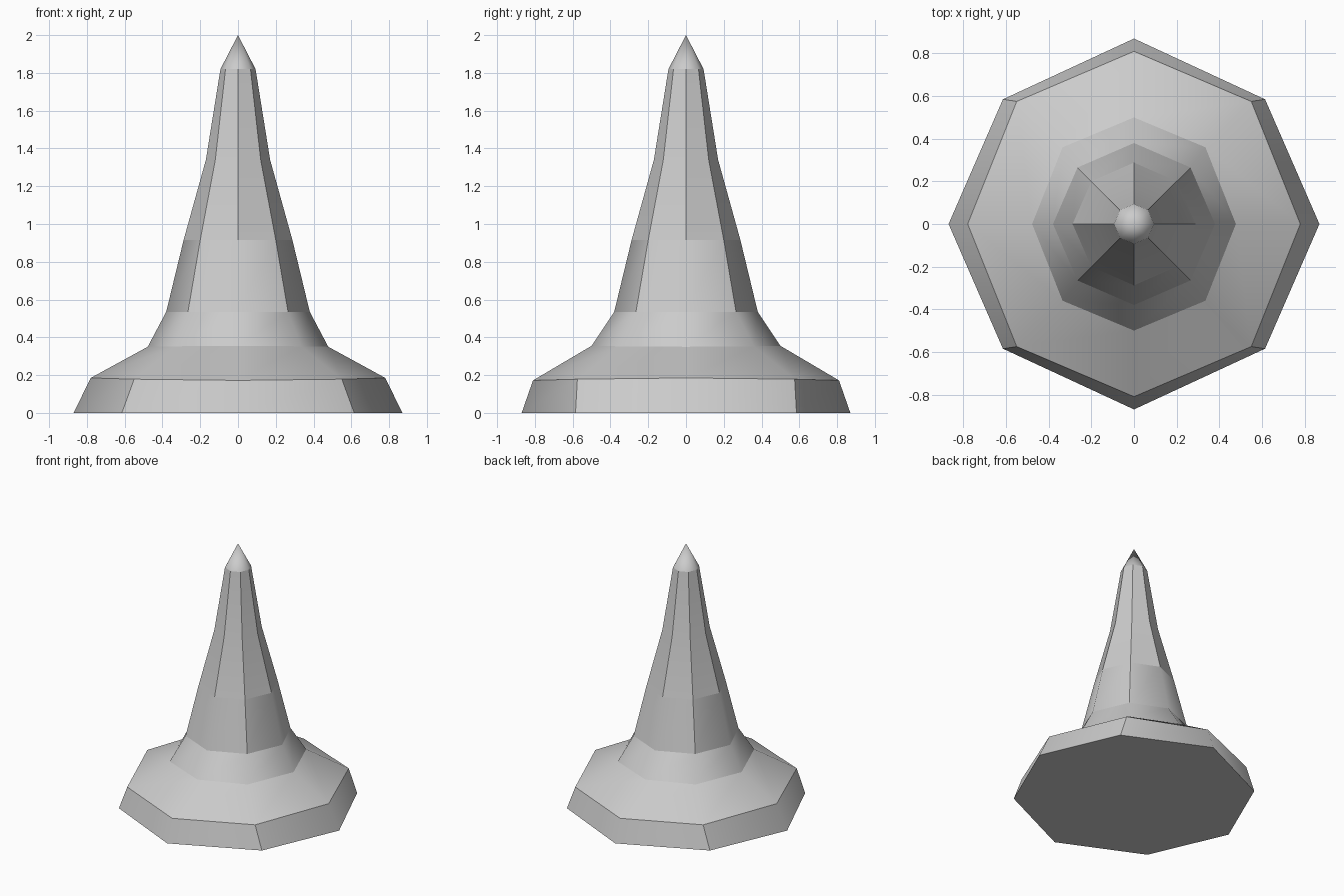
import bpy, bmesh

cube = bpy.data.objects.get("Cube")
if cube:
    bpy.data.objects.remove(cube)

# One plain grey stone material
stone = bpy.data.materials.new("grey_stone")
stone.use_nodes = True
colour = (0.6, 0.6, 0.6, 1)
stone.diffuse_color = colour
stone.node_tree.nodes["Principled BSDF"].inputs["Base Color"].default_value = colour

# Octagonal rings: height at sides, height at front/back, side radius,
# front/back radius, corner x, corner y
RINGS = [
    (0.0, 0.0, 0.87, 0.87, 0.615, 0.585),
    (0.185, 0.172, 0.78, 0.81, 0.55, 0.575),
    (0.35, 0.355, 0.478, 0.50, 0.335, 0.36),
    (0.535, 0.535, 0.38, 0.38, 0.265, 0.265),
    (0.915, 0.915, 0.288, 0.288, 0.2, 0.2),
    (1.34, 1.34, 0.17, 0.17, 0.12, 0.12),
    (1.82, 1.82, 0.093, 0.093, 0.066, 0.066),
]
SHARP_RINGS = {0, 1, 2, 3, 4, 6}
SHARP_CORNER_BANDS = {0, 3, 4, 5}   # creased along the diagonal corners
SHARP_AXIS_BANDS = {4, 5}           # creased along front, back and sides


def ring_verts(bm, z_side, z_front, rx, ry, cx, cy):
    z_corner = (z_side + z_front) / 2
    points = [(rx, 0, z_side), (cx, cy, z_corner), (0, ry, z_front), (-cx, cy, z_corner),
              (-rx, 0, z_side), (-cx, -cy, z_corner), (0, -ry, z_front), (cx, -cy, z_corner)]
    return [bm.verts.new(p) for p in points]


bm = bmesh.new()
rings = [ring_verts(bm, *r) for r in RINGS]
apex = bm.verts.new((0, 0, 2))

# Underside, side bands and pointed tip
bm.faces.new(rings[0][::-1])
for low, high in zip(rings, rings[1:]):
    for i in range(8):
        j = (i + 1) % 8
        bm.faces.new((low[i], low[j], high[j], high[i]))
for i in range(8):
    bm.faces.new((rings[-1][i], rings[-1][(i + 1) % 8], apex))

# Smooth shading with selected creases
for face in bm.faces:
    face.smooth = True
for level, ring in enumerate(rings):
    for i in range(8):
        if level in SHARP_RINGS:
            bm.edges.get((ring[i], ring[(i + 1) % 8])).smooth = False
        bands = SHARP_CORNER_BANDS if i % 2 else SHARP_AXIS_BANDS
        if level in bands:
            bm.edges.get((ring[i], rings[level + 1][i])).smooth = False

bmesh.ops.recalc_face_normals(bm, faces=bm.faces)
mesh = bpy.data.meshes.new("spire")
bm.to_mesh(mesh)
bm.free()
mesh.materials.append(stone)
spire = bpy.data.objects.new("spire", mesh)
bpy.context.collection.objects.link(spire)
